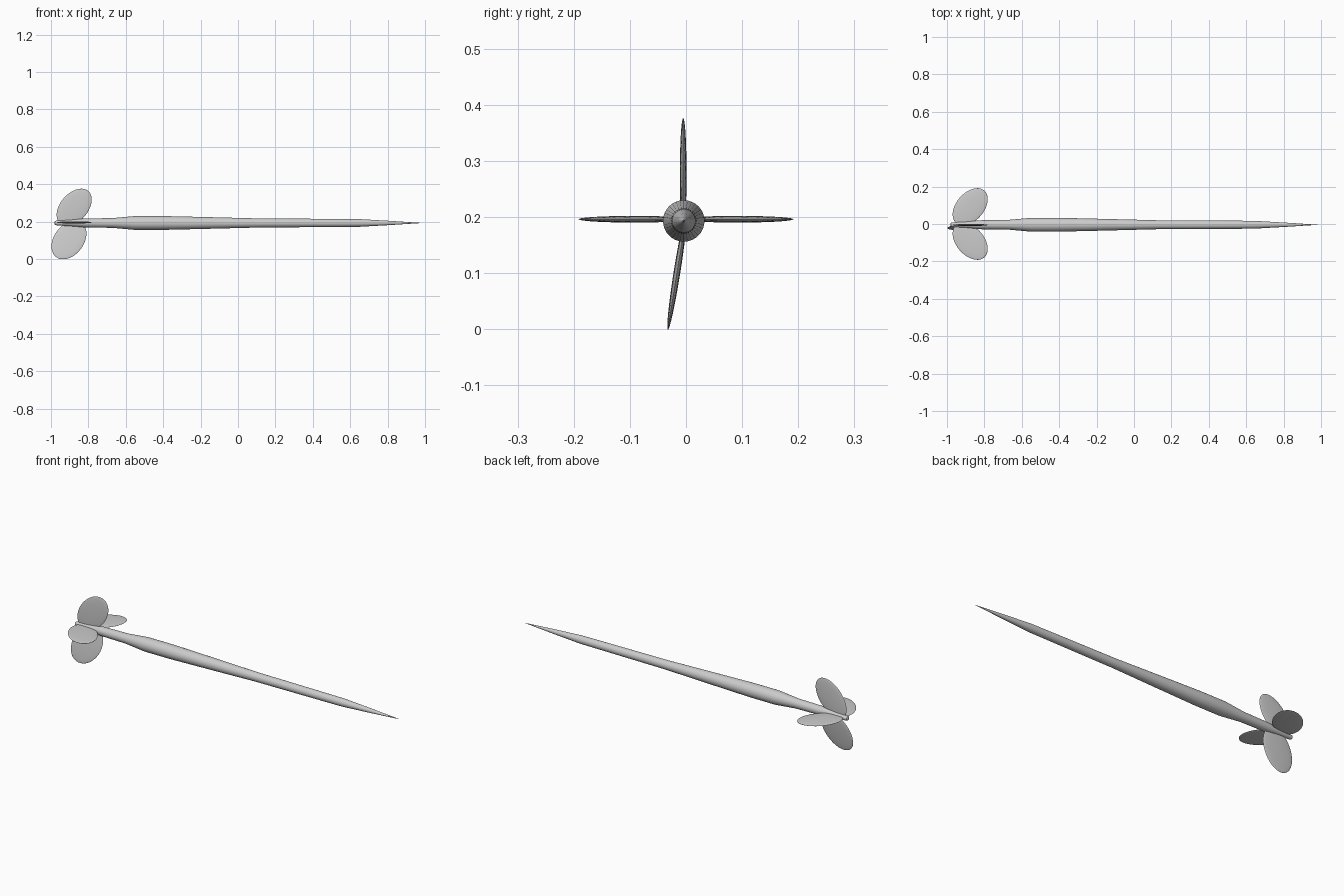
import bpy
from math import radians, sin, cos, pi
from mathutils import Matrix

if "Cube" in bpy.data.objects:
    bpy.data.objects.remove(bpy.data.objects["Cube"])

AXIS_Y, AXIS_Z = -0.004, 0.193


def finish(obj, angle):
    bpy.ops.object.select_all(action='DESELECT')
    obj.select_set(True)
    bpy.context.view_layer.objects.active = obj
    bpy.ops.object.shade_smooth_by_angle(angle=radians(angle))


# Lathed shaft along x, rounded tail to sharp tip
def lathe(name, profile, sides=32):
    verts, faces = [], []
    for x, r in profile:
        for i in range(sides):
            a = 2 * pi * i / sides
            verts.append((x, AXIS_Y + r * cos(a), AXIS_Z + r * sin(a)))
    for k in range(len(profile) - 1):
        for i in range(sides):
            j = (i + 1) % sides
            a, b = k * sides, (k + 1) * sides
            faces.append((a + i, a + j, b + j, b + i))
    n = (len(profile) - 1) * sides
    faces.append(tuple(reversed(range(sides))))
    faces.append(tuple(range(n, n + sides)))
    mesh = bpy.data.meshes.new(name)
    mesh.from_pydata(verts, [], [f[::-1] for f in faces])
    obj = bpy.data.objects.new(name, mesh)
    bpy.context.collection.objects.link(obj)
    finish(obj, 40)


lathe("shaft", [(-0.982, 0.006), (-0.978, 0.011), (-0.965, 0.013),
                (-0.90, 0.017), (-0.82, 0.024), (-0.67, 0.026),
                (-0.55, 0.037), (-0.40, 0.037), (-0.15, 0.031),
                (0.12, 0.024), (0.40, 0.0225), (0.64, 0.021),
                (0.80, 0.012), (0.98, 0.0005)])


# Thin oval fin: flat in xz, long axis leaning, then rolled around x
def fin(name, centre, roll, lean, long=0.115, short=0.074, mirror=False):
    bpy.ops.mesh.primitive_uv_sphere_add(segments=40, ring_count=20)
    obj = bpy.context.object
    obj.name = obj.data.name = name
    m = (Matrix.Translation(centre) @ Matrix.Rotation(radians(roll), 4, 'X')
         @ Matrix.Rotation(radians(lean), 4, 'Y')
         @ Matrix.Diagonal((short, 0.006, long, 1)))
    obj.data.transform(m)
    finish(obj, 60)
    if mirror:
        obj.modifiers.new("other_side", 'MIRROR').use_axis = (False, True, False)


fin("top_fin", (-0.876, -0.005, 0.277), 0, 41)
fin("side_fins", (-0.876, 0.092, 0.196), -90, 41, mirror=True)
fin("bottom_fin", (-0.904, -0.016, 0.102), -9, 36, short=0.080)
